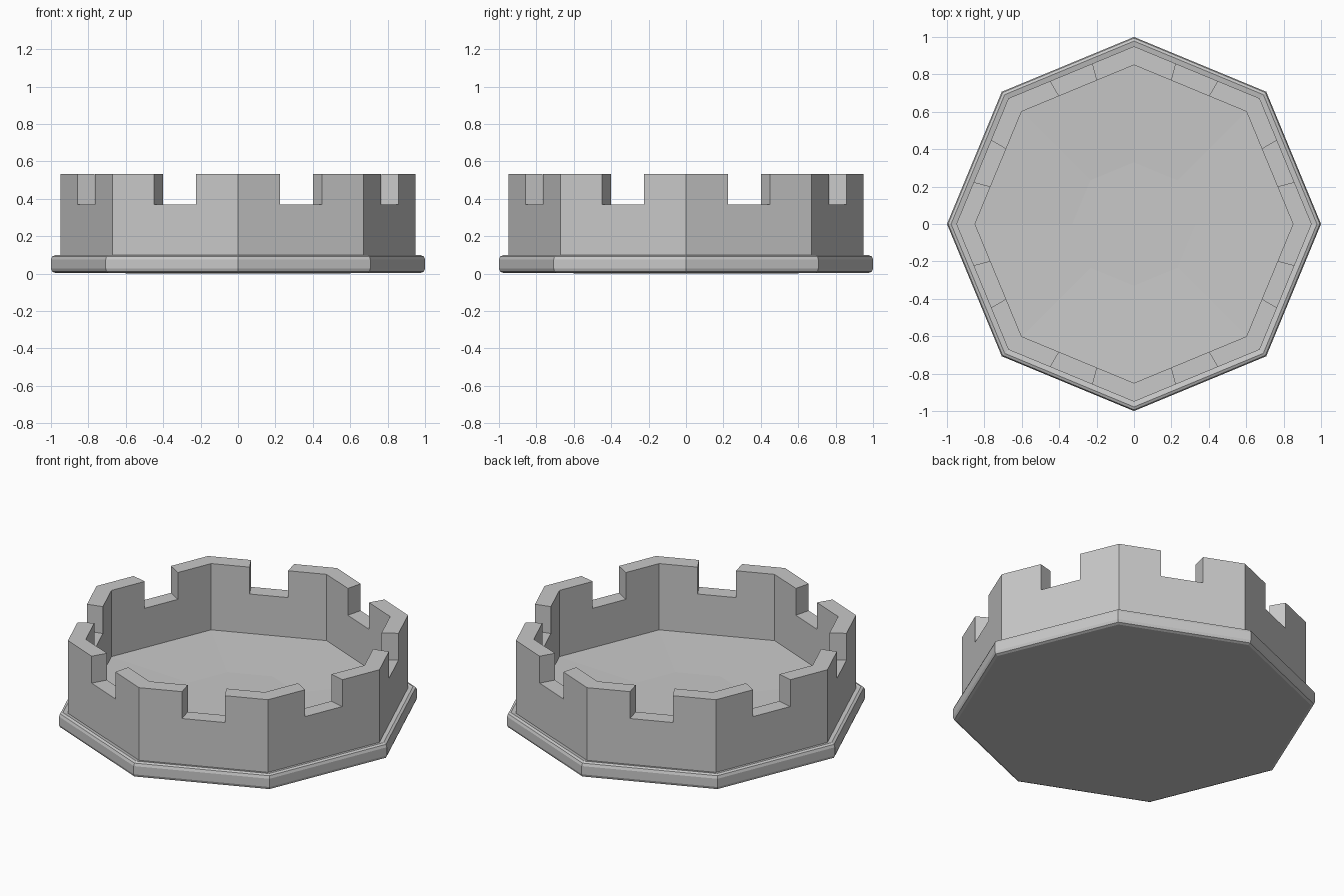
import bpy, bmesh
from math import sin, cos, pi
from mathutils import Vector

if "Cube" in bpy.data.objects:
    bpy.data.objects.remove(bpy.data.objects["Cube"], do_unlink=True)

SIDES = 8
STONE = (0.58, 0.58, 0.58, 1.0)
stone = bpy.data.materials.new("stone grey")
stone.use_nodes = True
stone.diffuse_color = STONE
bsdf = stone.node_tree.nodes["Principled BSDF"]
bsdf.inputs["Base Color"].default_value = STONE
bsdf.inputs["Roughness"].default_value = 0.8


def corner(radius, i, z=0.0):
    a = 2 * pi * i / SIDES
    return Vector((radius * cos(a), radius * sin(a), z))


def finish(bm, name):
    bmesh.ops.recalc_face_normals(bm, faces=bm.faces)
    mesh = bpy.data.meshes.new(name)
    bm.to_mesh(mesh)
    bm.free()
    mesh.materials.append(stone)
    obj = bpy.data.objects.new(name, mesh)
    bpy.context.collection.objects.link(obj)
    return obj


def octagon_loft(name, profile):
    """Stack octagonal rings of (radius, z) and cap both ends."""
    bm = bmesh.new()
    rings = [[bm.verts.new(corner(r, i, z)) for i in range(SIDES)] for r, z in profile]
    for low, high in zip(rings, rings[1:]):
        for i in range(SIDES):
            j = (i + 1) % SIDES
            bm.faces.new((low[i], low[j], high[j], high[i]))
    for ring in (rings[0], rings[-1]):
        bm.faces.new(ring)
    return finish(bm, name)


# Foot slab with bevelled rims, sagging very slightly in the middle underneath
BASE_BOTTOM, BASE_TOP, ROUND, STEPS = 0.004, 0.098, 0.022, 2
arc = [(1 - ROUND + ROUND * sin(pi / 2 * k / STEPS), ROUND * (1 - cos(pi / 2 * k / STEPS)))
       for k in range(STEPS + 1)]
lower = [(r, BASE_BOTTOM + dz) for r, dz in arc]
upper = [(r, BASE_TOP - dz) for r, dz in reversed(arc)]
octagon_loft("base_slab", [(0.33, 0.0)] + lower + upper + [(0.95, 0.092)])

# Raised floor inside the wall, slightly dished in the middle
octagon_loft("inner_floor", [(0.86, 0.08), (0.86, 0.131), (0.33, 0.113)])

# Battlement wall: each side is split in thirds, the middle third is notched
OUTER, INNER = 0.95, 0.85
LEVELS = (0.08, 0.37, 0.533)
COUNT = SIDES * 3
bm = bmesh.new()


def column(radius):
    result = []
    for k in range(COUNT):
        side, third = divmod(k, 3)
        p = corner(radius, side).lerp(corner(radius, side + 1), third / 3)
        result.append([bm.verts.new((p.x, p.y, z)) for z in LEVELS])
    return result


out, inn = column(OUTER), column(INNER)
for k in range(COUNT):
    n = (k + 1) % COUNT
    notch = k % 3 == 1
    top = 1 if notch else 2
    for ring in (out, inn):
        for lv in range(top):
            bm.faces.new((ring[k][lv], ring[n][lv], ring[n][lv + 1], ring[k][lv + 1]))
    for lv in (0, top):
        bm.faces.new((out[k][lv], out[n][lv], inn[n][lv], inn[k][lv]))
    if notch:
        for e in (k, n):
            bm.faces.new((out[e][1], inn[e][1], inn[e][2], out[e][2]))
finish(bm, "battlement_wall")
